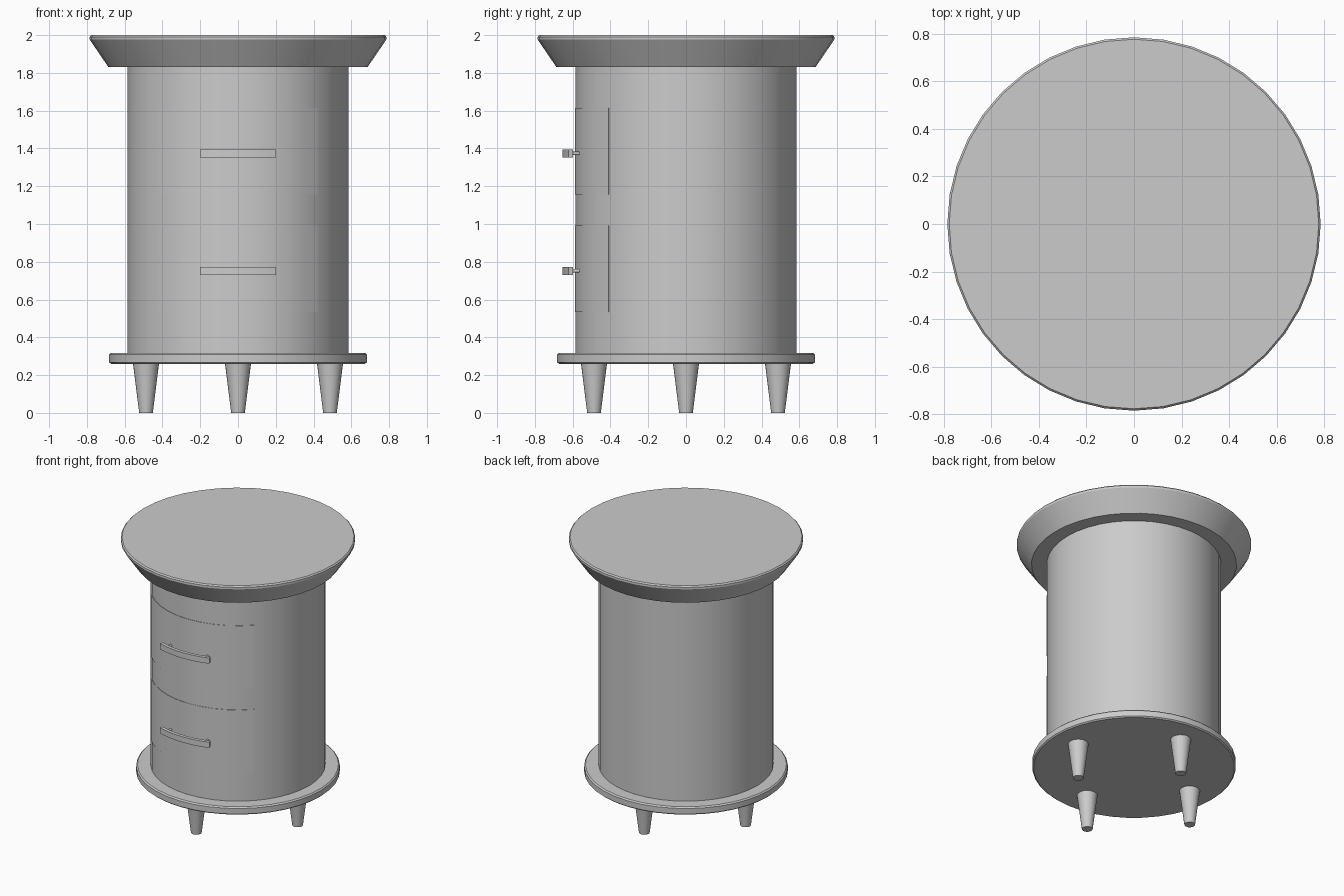
import bpy, math
from math import sin, cos, asin, pi

if "Cube" in bpy.data.objects:
    bpy.data.objects.remove(bpy.data.objects["Cube"])


def make(name, verts, faces):
    mesh = bpy.data.meshes.new(name)
    mesh.from_pydata(verts, [], faces)
    obj = bpy.data.objects.new(name, mesh)
    bpy.context.collection.objects.link(obj)
    bpy.ops.object.select_all(action='DESELECT')
    obj.select_set(True)
    bpy.context.view_layer.objects.active = obj
    bpy.ops.object.shade_smooth_by_angle(angle=math.radians(30))
    return obj


def lathe(name, profile, sides=40, loc=(0, 0, 0)):
    """Capped solid turned from (radius, z) points listed bottom to top."""
    verts = [(r * cos(2 * pi * i / sides), r * sin(2 * pi * i / sides), z)
             for r, z in profile for i in range(sides)]
    faces = [(k * sides + i, k * sides + (i + 1) % sides,
              (k + 1) * sides + (i + 1) % sides, (k + 1) * sides + i)
             for k in range(len(profile) - 1) for i in range(sides)]
    faces.append(tuple(reversed(range(sides))))
    faces.append(tuple(range(len(verts) - sides, len(verts))))
    obj = make(name, verts, faces)
    obj.location = loc
    return obj


def arc_block(name, r_in, r_out, half_width, z0, z1, segs):
    """Curved slab following the front of the cabinet."""
    half = asin(half_width / r_out)
    verts = []
    for i in range(segs + 1):
        a = -half + 2 * half * i / segs
        for r, z in ((r_out, z0), (r_out, z1), (r_in, z1), (r_in, z0)):
            verts.append((r * sin(a), -r * cos(a), z))
    faces = [(4 * i + j, 4 * i + 4 + j, 4 * i + 4 + (j + 1) % 4, 4 * i + (j + 1) % 4)
             for i in range(segs) for j in range(4)]
    faces.append((0, 1, 2, 3))
    n = 4 * segs
    faces.append((n + 3, n + 2, n + 1, n))
    return make(name, verts, faces)


# Cabinet body, base plate and flared top
lathe("body", [(0.585, 0.315), (0.585, 1.835)])
lathe("base_plate", [(0.673, 0.26), (0.682, 0.268), (0.682, 0.309), (0.673, 0.318)])
lathe("table_top", [(0.687, 1.832), (0.785, 1.976), (0.785, 1.991), (0.777, 2.0)])

# Four tapered legs
for name, x, y in (("front_leg", 0, -1), ("back_leg", 0, 1),
                   ("left_leg", -1, 0), ("right_leg", 1, 0)):
    lathe(name, [(0.036, 0), (0.069, 0.262)], 24, (x * 0.487, y * 0.487, 0))

# Two drawers, each with a bowed handle on two posts
for label, z0, z1 in (("lower", 0.535, 0.993), ("upper", 1.157, 1.615)):
    arc_block(label + "_drawer", 0.56, 0.588, 0.422, z0, z1, 10)
    zc = (z0 + z1) / 2 - 0.012
    arc_block(label + "_handle", 0.63, 0.655, 0.202, zc - 0.021, zc + 0.021, 12)
    for side, x in (("left", -0.15), ("right", 0.15)):
        post = lathe(f"{label}_{side}_handle_post", [(0.009, 0), (0.009, 0.075)], 12,
                     (x, -0.56, zc))
        post.rotation_euler.x = pi / 2
